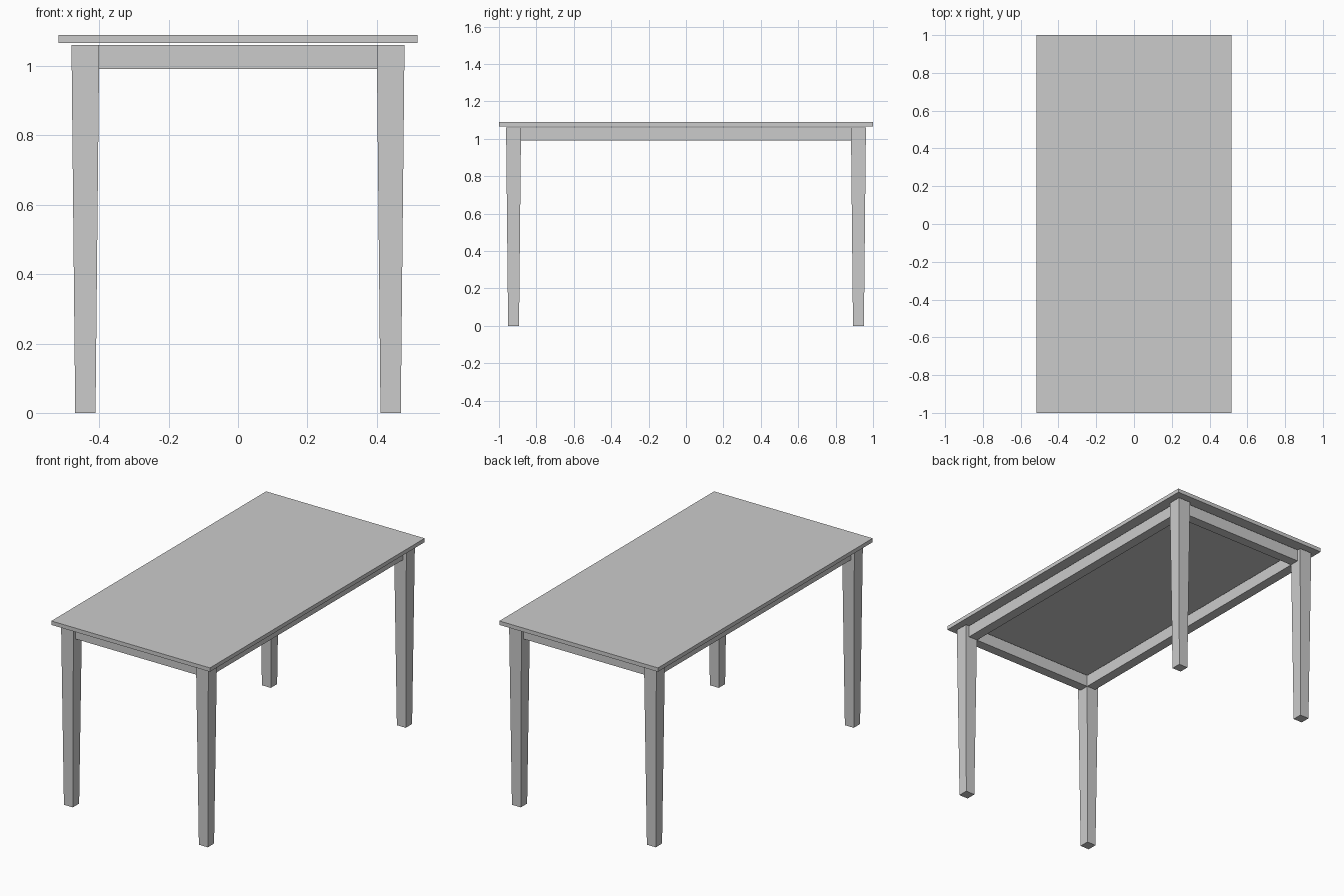
import bpy, bmesh

if "Cube" in bpy.data.objects:
    bpy.data.objects.remove(bpy.data.objects["Cube"])


def box(name, lo, hi, bottom_scale=1.0):
    """Axis-aligned box from lo to hi, optionally narrowed at the bottom."""
    bm = bmesh.new()
    bmesh.ops.create_cube(bm, size=1.0)
    for v in bm.verts:
        k = bottom_scale if v.co.z < 0 else 1.0
        v.co.x *= k * (hi[0] - lo[0])
        v.co.y *= k * (hi[1] - lo[1])
        v.co.z *= hi[2] - lo[2]
    mesh = bpy.data.meshes.new(name)
    bm.to_mesh(mesh)
    bm.free()
    obj = bpy.data.objects.new(name, mesh)
    obj.location = [(a + b) / 2 for a, b in zip(lo, hi)]
    bpy.context.collection.objects.link(obj)
    return obj


LEG_X, LEG_Y, HALF = 0.44, 0.922, 0.04   # leg centres and half width
LEG_TOP, APRON_LOW = 1.061, 0.991
IN_X, IN_Y = LEG_X - HALF, LEG_Y - HALF  # inner faces of the legs
THICK = 0.058                            # apron board thickness

# Table top, floating just above the frame
box("table_top", (-0.517, -1.0, 1.066), (0.517, 1.0, 1.089))

# Four tapered legs
for sx, side in ((-1, "left"), (1, "right")):
    for sy, end in ((-1, "front"), (1, "back")):
        x, y = sx * LEG_X, sy * LEG_Y
        box(f"{end}_{side}_leg", (x - HALF, y - HALF, 0),
            (x + HALF, y + HALF, LEG_TOP), bottom_scale=0.73)

# Long side aprons
for s, side in ((-1, "left"), (1, "right")):
    xs = sorted((s * IN_X, s * (IN_X + THICK)))
    box(f"{side}_apron", (xs[0], -IN_Y, APRON_LOW), (xs[1], IN_Y, LEG_TOP))

# Short end aprons
for s, end in ((-1, "front"), (1, "back")):
    ys = sorted((s * IN_Y, s * (IN_Y + THICK)))
    box(f"{end}_apron", (-IN_X, ys[0], APRON_LOW), (IN_X, ys[1], LEG_TOP))
